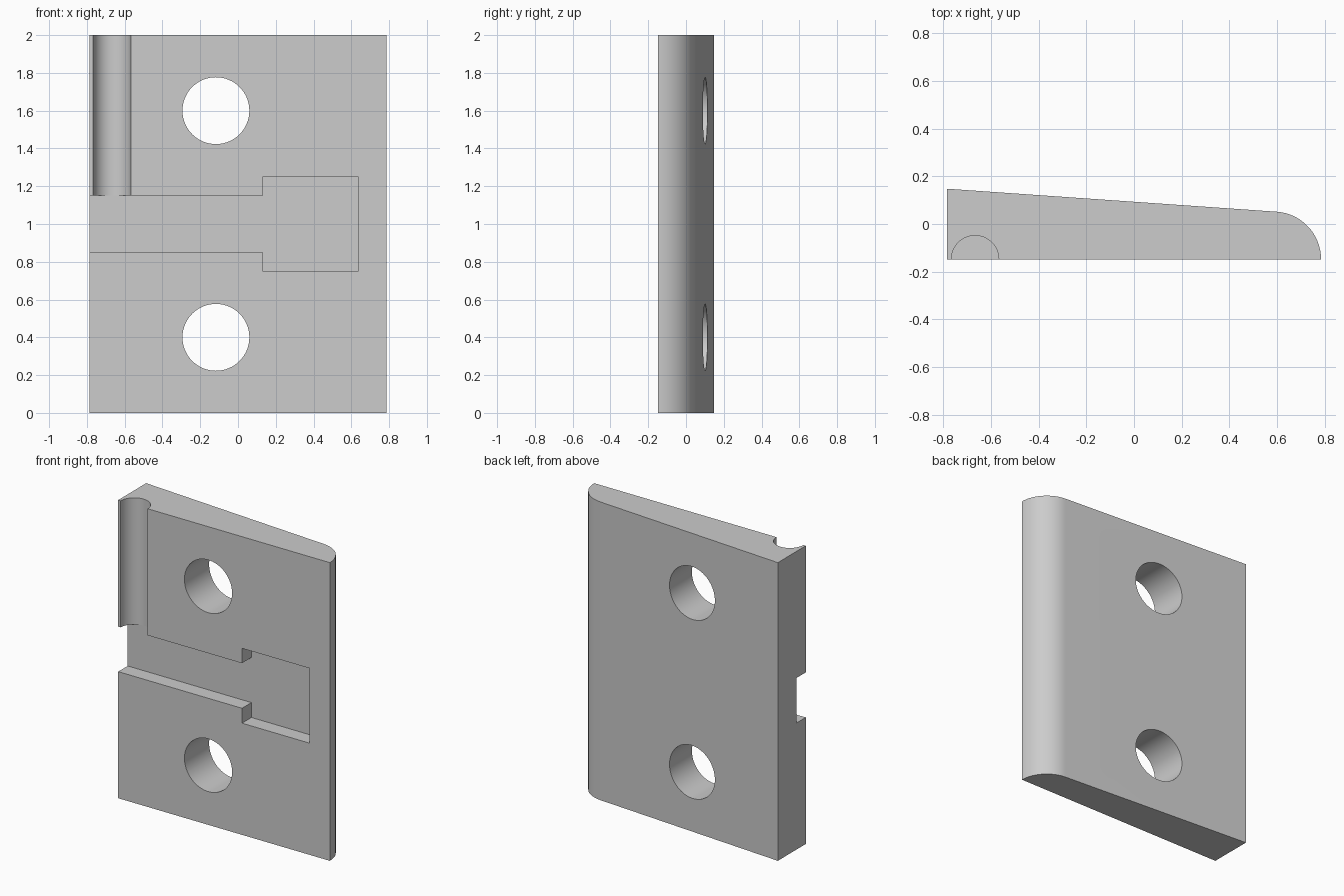
import bpy
import bmesh
from math import cos, sin, pi, radians
from mathutils import Matrix

default = bpy.data.objects.get("Cube")
if default:
    bpy.data.objects.remove(default, do_unlink=True)

HALF_W, HALF_D, HEIGHT = 0.785, 0.148, 2.0
RECESS = 0.1          # depth of the slot in the front face
NOSE_R = 0.2          # rounded long edge

grey = bpy.data.materials.new("plain_grey")
grey.use_nodes = True
colour = (0.604, 0.604, 0.604, 1)
grey.diffuse_color = colour
grey.node_tree.nodes["Principled BSDF"].inputs["Base Color"].default_value = colour


def make_object(name, bm):
    bmesh.ops.recalc_face_normals(bm, faces=bm.faces)
    mesh = bpy.data.meshes.new(name)
    bm.to_mesh(mesh)
    bm.free()
    mesh.materials.append(grey)
    obj = bpy.data.objects.new(name, mesh)
    bpy.context.collection.objects.link(obj)
    return obj


def extrude_outline(name, points, offset):
    """Solid from a closed outline pushed along an offset."""
    bm = bmesh.new()
    face = bm.faces.new([bm.verts.new(p) for p in points])
    result = bmesh.ops.extrude_face_region(bm, geom=[face], use_keep_orig=True)
    moved = [v for v in result["geom"] if isinstance(v, bmesh.types.BMVert)]
    bmesh.ops.translate(bm, verts=moved, vec=offset)
    return make_object(name, bm)


def cylinder(name, radius, length, matrix):
    bm = bmesh.new()
    bmesh.ops.create_cone(bm, cap_ends=True, segments=64, radius1=radius,
                          radius2=radius, depth=length, matrix=matrix)
    return make_object(name, bm)


def cut(target, cutter):
    cutter.hide_render = True
    mod = target.modifiers.new(cutter.name, 'BOOLEAN')
    mod.operation = 'DIFFERENCE'
    mod.solver = 'EXACT'
    mod.object = cutter
    bpy.context.view_layer.objects.active = target
    bpy.ops.object.modifier_apply(modifier=mod.name)
    bpy.data.objects.remove(cutter, do_unlink=True)


# Tapered plate with a rounded right-hand edge
nose = [(HALF_W - NOSE_R + NOSE_R * cos(a), -HALF_D + NOSE_R * sin(a), 0)
        for a in (radians(86) * i / 24 for i in range(25))]
outline = [(-HALF_W, -HALF_D, 0)] + nose + [(-HALF_W, HALF_D, 0)]
plate = extrude_outline("hinge_plate", outline, (0, 0, HEIGHT))

# Narrow slot opening into a wider square pocket
slot_half = [(-1, 0.151), (0.133, 0.151), (0.133, 0.251), (0.635, 0.251)]
slot = [(x, -HALF_D - 0.2, 1 + z) for x, z in slot_half]
slot += [(x, -HALF_D - 0.2, 1 - z) for x, z in reversed(slot_half)]
cut(plate, extrude_outline("slot_cutter", slot, (0, 0.2 + RECESS, 0)))

# Half-round pin groove from the slot up to the top edge
groove_bottom, groove_top = 1.05, HEIGHT + 0.2
cut(plate, cylinder("groove_cutter", 0.0995, groove_top - groove_bottom,
                    Matrix.Translation((-0.667, -HALF_D,
                                        (groove_bottom + groove_top) / 2))))

# Two screw holes
for z in (0.4, 1.6):
    cut(plate, cylinder("hole_cutter", 0.177, 1.0,
                        Matrix.Translation((-0.117, 0, z)) @ Matrix.Rotation(pi / 2, 4, 'X')))

# Smooth curves, keep crisp edges
bpy.ops.object.select_all(action='DESELECT')
plate.select_set(True)
bpy.context.view_layer.objects.active = plate
bpy.ops.object.shade_smooth_by_angle(angle=radians(30))
